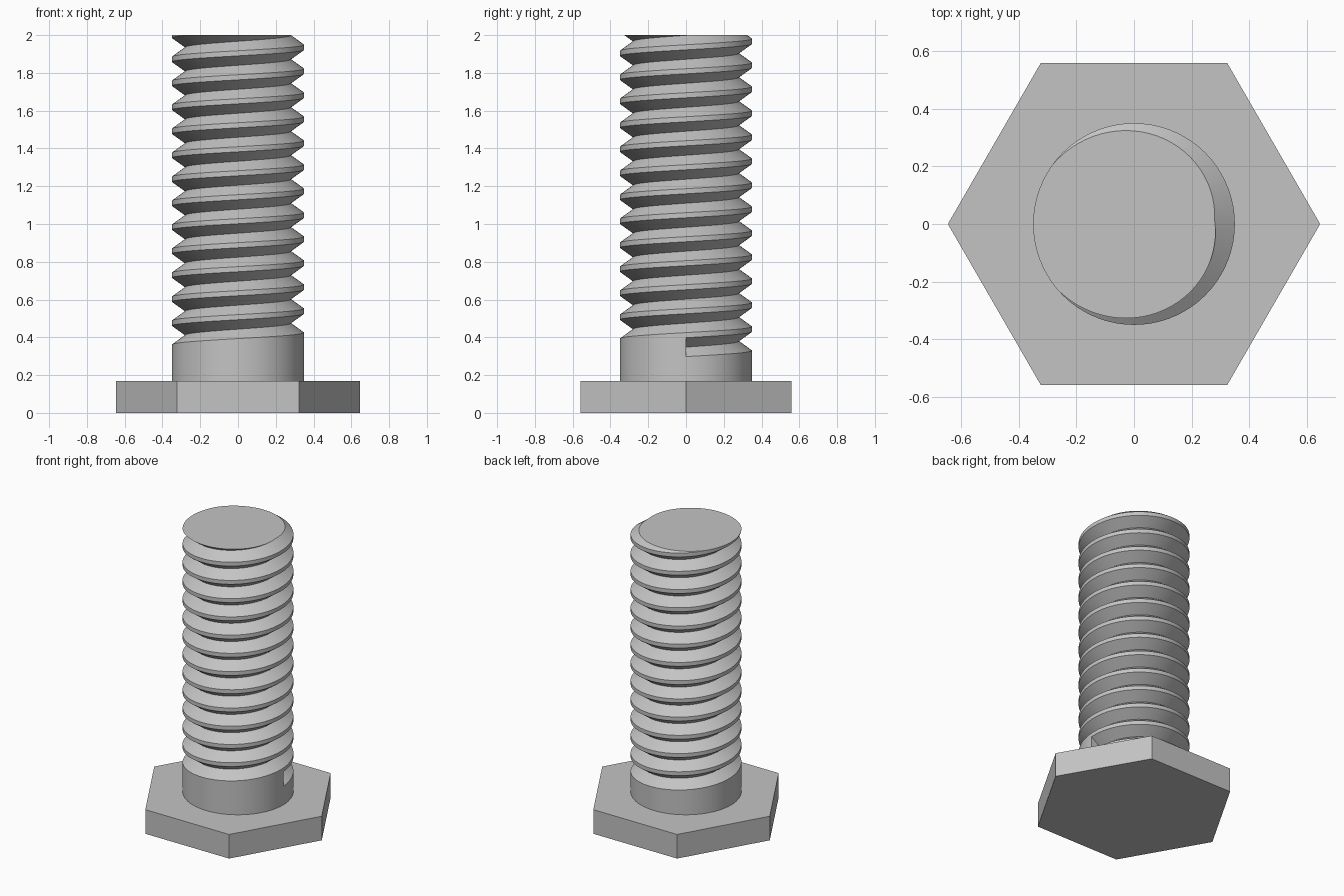
import bpy
import bmesh
from math import cos, sin, pi, radians

cube = bpy.data.objects.get("Cube")
if cube:
    bpy.data.objects.remove(cube, do_unlink=True)

# Plain grey steel
steel = bpy.data.materials.new("grey steel")
steel.use_nodes = True
colour = (0.55, 0.55, 0.55, 1)
steel.diffuse_color = colour
steel.node_tree.nodes["Principled BSDF"].inputs["Base Color"].default_value = colour

HEAD_RADIUS, HEAD_HEIGHT = 0.646, 0.168
OUTER, ROOT = 0.35, 0.28          # crest and root radius
PITCH, HALF_GROOVE = 0.127, 0.05
GROOVE_START, TOP = 0.348, 2.0
STEPS, TURNS = 72, 15

# Hexagonal head
bpy.ops.mesh.primitive_cylinder_add(
    vertices=6, radius=HEAD_RADIUS, depth=HEAD_HEIGHT,
    location=(0, 0, HEAD_HEIGHT / 2), rotation=(0, 0, pi / 6))
head = bpy.context.object
head.name = "hex_head"
head.data.materials.append(steel)

# Threaded shank: a V groove winding up a cylinder
bm = bmesh.new()


def vert(i, radius, z):
    a = 2 * pi * (i % STEPS) / STEPS
    return bm.verts.new((radius * cos(a), radius * sin(a), z))


total = STEPS * TURNS
lower, root, upper = [], [], []
for i in range(total + 1):
    z = GROOVE_START + PITCH * i / STEPS
    lower.append(vert(i, OUTER, z - HALF_GROOVE))
    root.append(vert(i, ROOT, z))
    upper.append(vert(i, OUTER, z + HALF_GROOVE))

for i in range(total):
    bm.faces.new((lower[i], lower[i + 1], root[i + 1], root[i]))
    bm.faces.new((root[i], root[i + 1], upper[i + 1], upper[i]))
    j = i + STEPS
    if j < total:
        bm.faces.new((upper[i], upper[i + 1], lower[j + 1], lower[j]))

# Plain shank below the first turn, and the groove's end wall
base = [vert(i, OUTER, HEAD_HEIGHT - 0.02) for i in range(STEPS)]
for i in range(STEPS - 1):
    bm.faces.new((base[i], base[i + 1], lower[i + 1], lower[i]))
bm.faces.new((base[-1], base[0], lower[0], upper[0], lower[STEPS], lower[STEPS - 1]))
bm.faces.new((lower[0], root[0], upper[0]))
bm.faces.new(base)

# Flat cut across the top
cut = bmesh.ops.bisect_plane(
    bm, geom=bm.verts[:] + bm.edges[:] + bm.faces[:], dist=1e-6,
    plane_co=(0, 0, TOP), plane_no=(0, 0, 1), clear_outer=True)
rim = [e for e in cut["geom_cut"] if isinstance(e, bmesh.types.BMEdge)]
bmesh.ops.contextual_create(bm, geom=rim)
bmesh.ops.recalc_face_normals(bm, faces=bm.faces[:])

mesh = bpy.data.meshes.new("threaded_shank")
bm.to_mesh(mesh)
bm.free()
mesh.materials.append(steel)
shank = bpy.data.objects.new("threaded_shank", mesh)
bpy.context.collection.objects.link(shank)

bpy.ops.object.select_all(action="DESELECT")
shank.select_set(True)
bpy.context.view_layer.objects.active = shank
bpy.ops.object.shade_smooth_by_angle(angle=radians(25))
